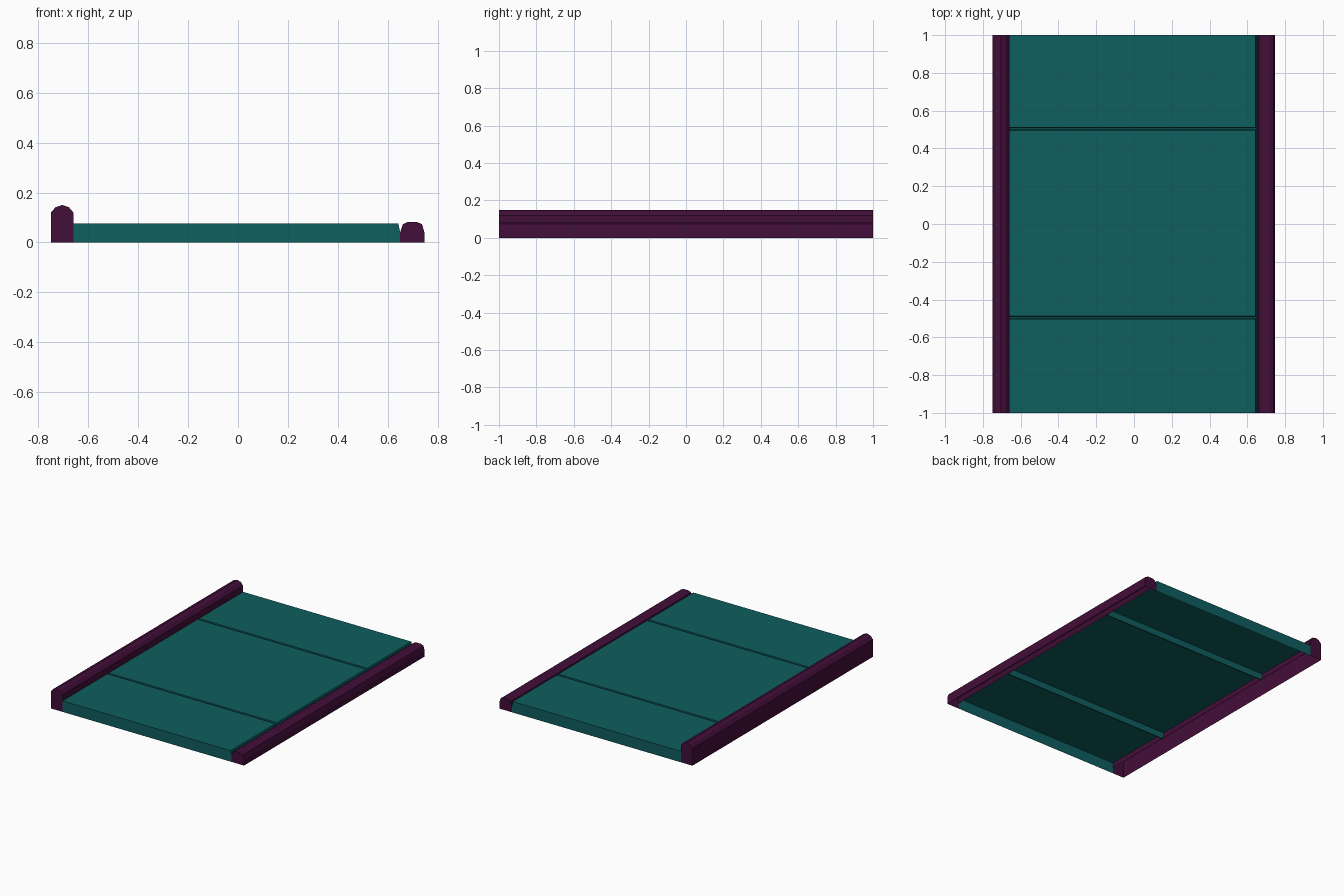
import bpy, bmesh

if "Cube" in bpy.data.objects:
    bpy.data.objects.remove(bpy.data.objects["Cube"])


def material(name, rgb):
    m = bpy.data.materials.new(name)
    m.diffuse_color = (*rgb, 1.0)
    m.use_nodes = True
    m.node_tree.nodes["Principled BSDF"].inputs["Base Color"].default_value = m.diffuse_color
    return m


teal = material("teal_paving", (0.0048, 0.113, 0.116))
plum = material("plum_kerb", (0.055, 0.0044, 0.041))


def finish(bm, name, mat):
    me = bpy.data.meshes.new(name)
    bm.to_mesh(me)
    bm.free()
    ob = bpy.data.objects.new(name, me)
    me.materials.append(mat)
    bpy.context.collection.objects.link(ob)
    return ob


def kerb(name, profile):
    """Open-bottomed kerb: an x,z profile swept along y with capped ends."""
    bm = bmesh.new()
    front = [bm.verts.new((x, -1, z)) for x, z in profile]
    back = [bm.verts.new((x, 1, z)) for x, z in profile]
    # the last profile segment is the hidden inner wall, left open under the slab
    for i in range(len(profile) - 2):
        bm.faces.new((front[i], back[i], back[i + 1], front[i + 1]))
    bm.faces.new(front)
    bm.faces.new(back[::-1])
    bmesh.ops.recalc_face_normals(bm, faces=bm.faces[:])
    # keep the outer wall pointing away from the centre
    wall = max(bm.faces, key=lambda f: abs(f.calc_center_median().x) if abs(f.normal.x) > 0.9 else 0)
    if wall.normal.x * wall.calc_center_median().x < 0:
        bmesh.ops.reverse_faces(bm, faces=bm.faces[:])
    return finish(bm, name, plum)


# tall rounded kerb on the left, low kerb on the right
kerb("tall_kerb", [(-0.75, 0), (-0.75, 0.12), (-0.732, 0.141), (-0.705, 0.15),
                   (-0.678, 0.141), (-0.66, 0.12), (-0.66, 0.04), (-0.66, 0)])
kerb("low_kerb", [(0.747, 0), (0.747, 0.042), (0.738, 0.073), (0.718, 0.082),
                  (0.68, 0.082), (0.661, 0.073), (0.65, 0.04), (0.65, 0)])

# paving sheet: y,z profile with two joints, swept across x
top, joint = 0.077, 0.035
profile = [(-1, 0), (-1, top)]
for yc in (-0.496, 0.504):
    profile += [(yc - 0.008, top), (yc - 0.004, joint), (yc + 0.004, joint), (yc + 0.008, top)]
profile += [(1, top), (1, 0)]

bm = bmesh.new()
columns = []
# the last column drops to form the bevelled joint along the low kerb
for x, limit in ((-0.66, top), (0.643, top), (0.65, 0.04)):
    columns.append([bm.verts.new((x, y, min(z, limit))) for y, z in profile])
for a, b in zip(columns, columns[1:]):
    for i in range(len(profile) - 1):
        bm.faces.new((a[i], b[i], b[i + 1], a[i + 1]))
finish(bm, "paving_slabs", teal)
